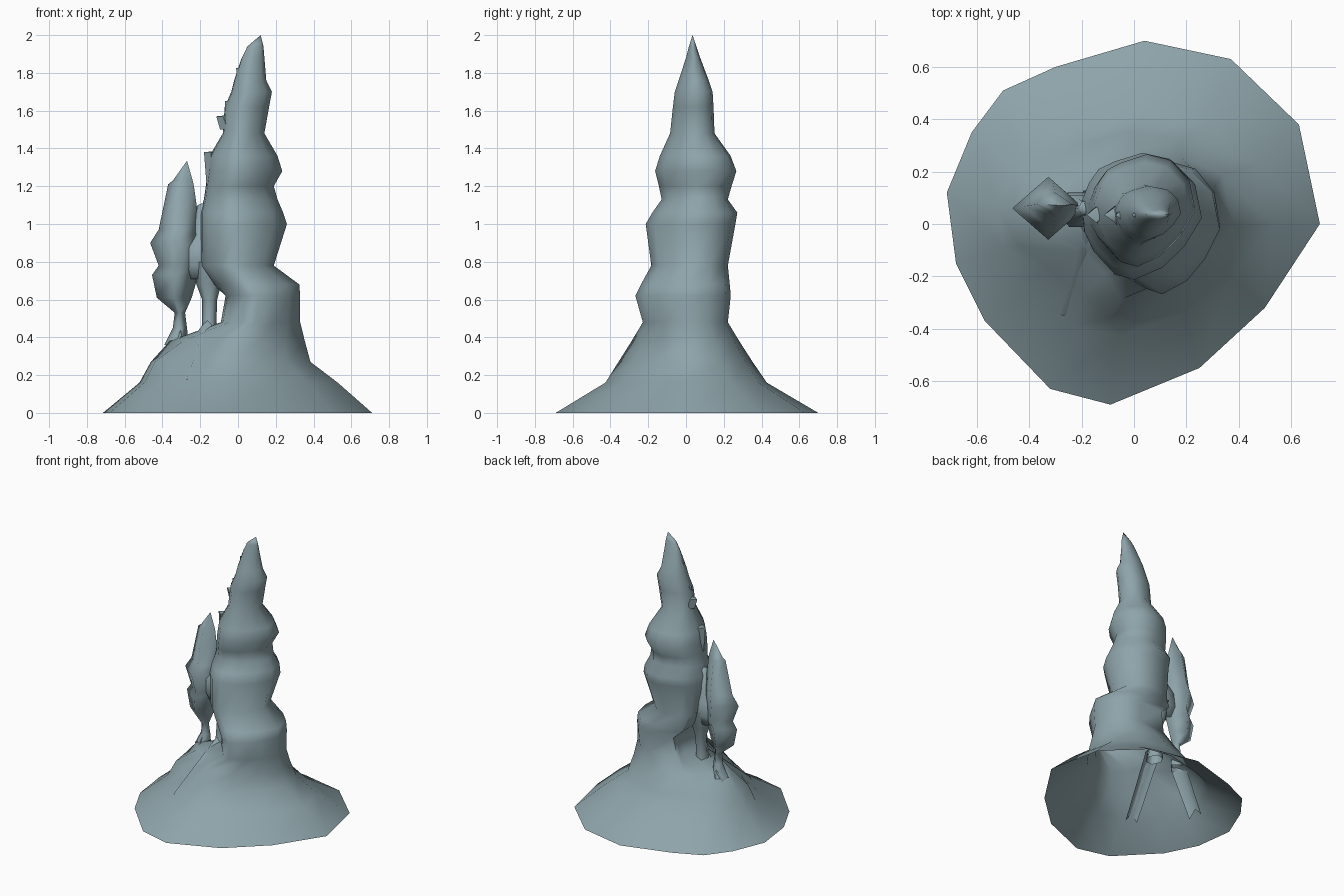
import bpy, math

if "Cube" in bpy.data.objects:
    bpy.data.objects.remove(bpy.data.objects["Cube"])

stone = bpy.data.materials.new("blue grey stone")
stone.diffuse_color = (0.27, 0.37, 0.40, 1)
stone.use_nodes = True
stone.node_tree.nodes["Principled BSDF"].inputs["Base Color"].default_value = stone.diffuse_color


def loft(name, rings, cap_bottom=False, angle=70):
    """Skin a stack of equal-sided rings; a single-point last ring makes a tip."""
    verts, faces, n = [], [], len(rings[0])
    for r in rings:
        verts += r
    for k in range(len(rings) - 1):
        a, b = k * n, (k + 1) * n
        for i in range(n):
            j = (i + 1) % n
            if len(rings[k + 1]) == 1:
                faces.append((a + i, a + j, b))
            else:
                faces.append((a + i, a + j, b + j, b + i))
    if cap_bottom:
        faces.append(tuple(range(n - 1, -1, -1)))
    me = bpy.data.meshes.new(name)
    me.from_pydata(verts, [], faces)
    me.update()
    ob = bpy.data.objects.new(name, me)
    bpy.context.collection.objects.link(ob)
    me.materials.append(stone)
    bpy.ops.object.select_all(action='DESELECT')
    ob.select_set(True)
    bpy.context.view_layer.objects.active = ob
    bpy.ops.object.shade_smooth_by_angle(angle=math.radians(angle))
    return ob


def oval(n, z, x0, x1, y0, y1):
    cx, cy, rx, ry = (x0 + x1) / 2, (y0 + y1) / 2, (x1 - x0) / 2, (y1 - y0) / 2
    return [(cx + rx * math.cos(2 * math.pi * i / n),
             cy + ry * math.sin(2 * math.pi * i / n), z) for i in range(n)]


# Irregular plan outline shared by the skirt and the spire above it
outline = [(.71, 0), (.63, .38), (.37, .63), (.04, .70), (-.30, .60), (-.50, .51), (-.62, .35),
           (-.715, .12), (-.68, -.15), (-.57, -.37), (-.32, -.63), (-.09, -.69), (.25, -.55), (.50, -.32)]
# Hollows between the left-hand ridges, at two heights
valleys = {.27: {5: .93, 9: .86, 10: .84}, .38: {5: .88, 6: .9, 8: .85, 9: .66, 10: .7}}


def fit_outline(z, x0, x1, y0, y1):
    ring = []
    for i, (x, y) in enumerate(outline):
        f = valleys.get(z, {}).get(i, 1)
        px = (x0 + x1) / 2 + f * x / .7125 * (x1 - x0) / 2
        py = (y0 + y1) / 2 + f * y / .695 * (y1 - y0) / 2
        if .45 < z < .7 and i in (4, 5, 6):      # fuller back left shoulder
            px, py = x0 + .012, py + .02
        ring.append((px, py, z))
    return ring


# Flared skirt, open underneath, running smoothly up into the main spire
levels = [(0, -.7125, .7125, -.695, .695), (.16, -.52, .53, -.43, .425), (.27, -.46, .385, -.36, .35),
          (.38, -.36, .355, -.29, .28), (.48, -.09, .33, -.23, .22),
          (.62, -.065, .33, -.27, .235), (.68, -.13, .325, -.24, .23),
          (.78, -.20, .19, -.185, .22), (1.0, -.20, .26, -.215, .26), (1.06, -.20, .24, -.18, .27),
          (1.13, -.18, .21, -.13, .22), (1.2, -.17, .19, -.145, .24), (1.28, -.16, .235, -.165, .265),
          (1.36, -.15, .21, -.14, .235), (1.48, -.08, .14, -.085, .15), (1.62, -.07, .165, -.07, .145),
          (1.70, -.035, .18, -.06, .14), (1.76, -.02, .15, -.04, .12), (1.88, .02, .14, 0, .075),
          (1.94, .05, .135, .015, .055)]
loft("main_spire_and_skirt", [fit_outline(*r) for r in levels] + [[(.12, .035, 2.0)]])

# Jagged upward shards along the left edge of the main spire
for i, (x, z, h, w, d) in enumerate([(-.14, 1.12, .26, .04, .06), (-.075, 1.5, .07, .04, .05),
                                     (-.04, 1.53, .12, .03, .05), (.02, 1.68, .145, .03, .035),
                                     (.075, 1.8, .135, .03, .02)]):
    loft(f"edge_shard_{i + 1}", [oval(4, z, x - w * .5, x + w * 1.5, .035 - d, .035 + d),
                                 oval(4, z + h, x - w, x + w * .8, .035 - d * .5, .035 + d * .5),
                                 [(x, .035, z + h + .004)]], True)

# Small side spire, diamond in plan
small = [(.36, -.39, -.26, .0, .13), (.45, -.345, -.27, .03, .11), (.53, -.335, -.28, .03, .10),
         (.61, -.43, -.245, -.01, .14), (.73, -.455, -.21, -.03, .16), (.78, -.42, -.20, -.04, .165),
         (.90, -.465, -.19, -.06, .18), (.97, -.42, -.20, -.03, .165), (1.21, -.37, -.235, .03, .12),
         (1.23, -.345, -.24, .04, .11)]
loft("side_spire", [oval(4, *r) for r in small] + [[(-.27, .07, 1.335)]], angle=100)

# Slender column and rock bridge joining the side spire to the main spire
column = [(.38, -.21, -.10, -.04, .09), (.47, -.19, -.115, -.02, .08), (.60, -.19, -.11, -.005, .085),
          (.68, -.22, -.09, -.02, .11), (.80, -.24, -.05, -.04, .14)]
loft("arch_column", [oval(6, *r) for r in column])
bridge = [(.71, -.28, -.10, .02, .10), (.78, -.31, -.08, -.01, .13), (.88, -.30, -.09, -.02, .12),
          (.94, -.24, -.12, .02, .10), (1.10, -.215, -.15, .03, .09)]
loft("rock_bridge", [oval(6, *r) for r in bridge] + [[(-.19, .06, 1.11)]], True)


# Root-like ridges running down the skirt from each column
def ridge(name, top, foot, w_top, w_foot):
    dx, dy = foot[0] - top[0], foot[1] - top[1]
    d = math.hypot(dx, dy)
    nx, ny = -dy / d, dx / d
    rings = []
    for t in (0, .35, .7, 1):
        x, y = top[0] + dx * t, top[1] + dy * t
        z = top[2] + (foot[2] - top[2]) * t
        w = w_top + (w_foot - w_top) * t
        rings.append([(x + nx * w, y + ny * w, z - .06), (x, y, z), (x - nx * w, y - ny * w, z - .06)])
    for r in rings:                               # open strip, no underside
        r.append(r[1])
    me_verts = [p for r in rings for p in r[:3]]
    faces = [(k * 3 + s, k * 3 + s + 1, k * 3 + s + 4, k * 3 + s + 3) for k in range(3) for s in range(2)]
    me = bpy.data.meshes.new(name)
    me.from_pydata(me_verts, [], [f[::-1] for f in faces])
    me.materials.append(stone)
    me.shade_smooth()
    bpy.context.collection.objects.link(bpy.data.objects.new(name, me))


ridge("ridge_front", (-.16, .0, .50), (-.27, -.35, .18), .05, .04)
ridge("ridge_left", (-.31, .06, .47), (-.51, .02, .14), .06, .05)
